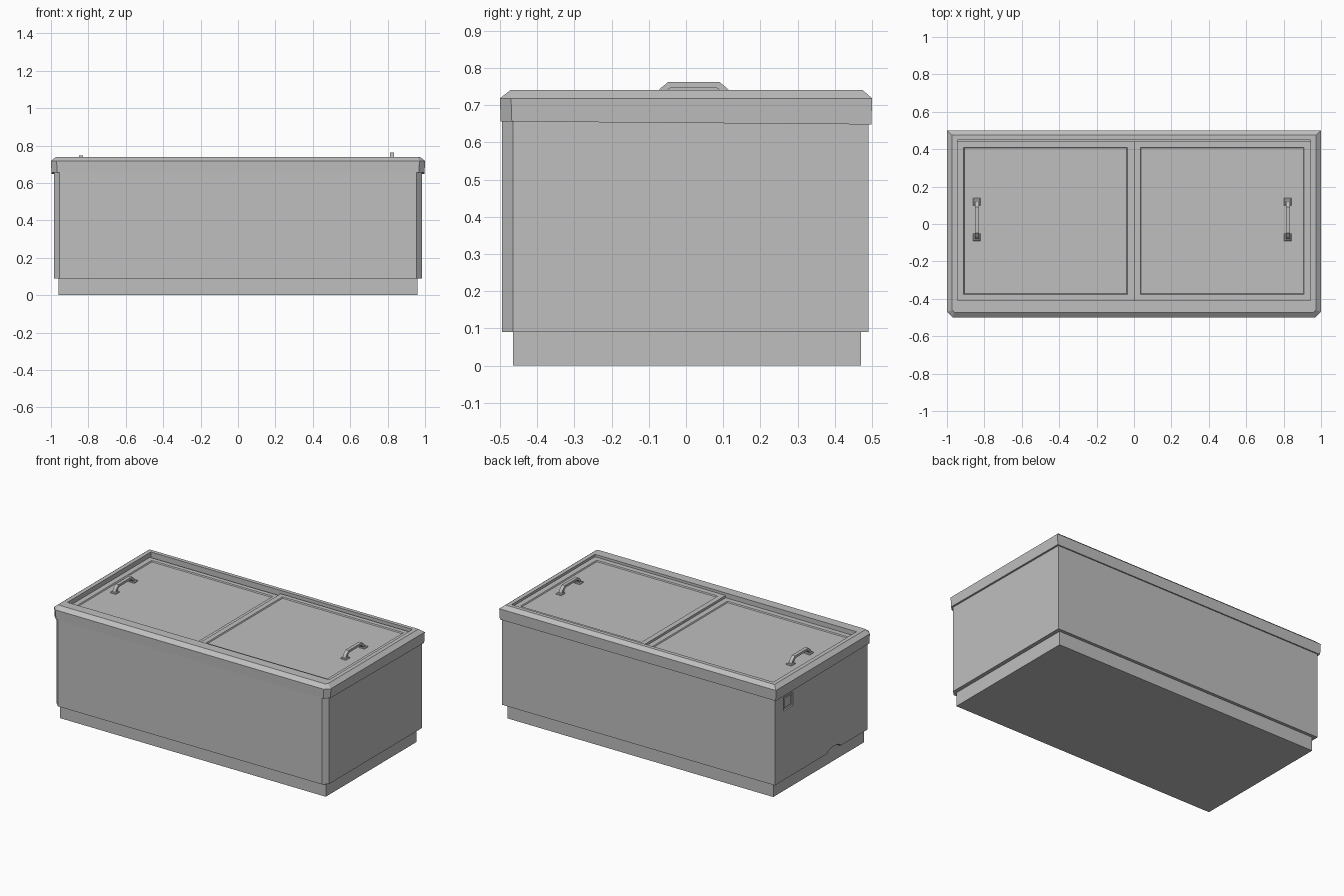
import bpy, bmesh

old = bpy.data.objects.get("Cube")
if old:
    bpy.data.objects.remove(old, do_unlink=True)

grey = bpy.data.materials.new("light grey")
grey.use_nodes = True
colour = (0.52, 0.52, 0.52, 1)
grey.diffuse_color = colour
grey.node_tree.nodes["Principled BSDF"].inputs["Base Color"].default_value = colour


def finish(name, bm):
    bmesh.ops.recalc_face_normals(bm, faces=bm.faces)
    mesh = bpy.data.meshes.new(name)
    bm.to_mesh(mesh)
    bm.free()
    mesh.materials.append(grey)
    ob = bpy.data.objects.new(name, mesh)
    bpy.context.collection.objects.link(ob)
    return ob


def outline(x, front, back, cut):
    """Rectangle with its two front corners cut off."""
    return [(-x + cut, front), (x - cut, front), (x, front + cut),
            (x, back), (-x, back), (-x, front + cut)]


def box_ring(x0, x1, y0, y1):
    return [(x0, y0), (x1, y0), (x1, y1), (x0, y1)]


def stack(name, rings):
    """Closed solid through a list of (outline, height) rings."""
    bm = bmesh.new()
    loops = [[bm.verts.new((x, y, z)) for x, y in pts] for pts, z in rings]
    for low, high in zip(loops, loops[1:]):
        n = len(low)
        for i in range(n):
            j = (i + 1) % n
            bm.faces.new((low[i], low[j], high[j], high[i]))
    bm.faces.new(loops[0])
    bm.faces.new(loops[-1])
    return finish(name, bm)


def box(name, x0, x1, y0, y1, z0, z1):
    ring = box_ring(x0, x1, y0, y1)
    return stack(name, [(ring, z0), (ring, z1)])


def carve(target, cutter):
    mod = target.modifiers.new("cut", 'BOOLEAN')
    mod.operation = 'DIFFERENCE'
    mod.object = cutter
    bpy.context.view_layer.objects.active = target
    bpy.ops.object.modifier_apply(modifier=mod.name)
    bpy.data.objects.remove(cutter, do_unlink=True)


# Plinth and cabinet
box("plinth", -0.96, 0.96, -0.465, 0.47, 0, 0.1)
shell = outline(0.985, -0.495, 0.49, 0.03)
cabinet = stack("cabinet", [(shell, 0.09), (shell, 0.66)])

# Recessed socket and cable notch on the right side
carve(cabinet, box("socket_cutter", -1.1, -0.975, 0.3, 0.4, 0.54, 0.63))
box("socket_plate", -0.98, -0.972, 0.315, 0.385, 0.555, 0.615)
bpy.ops.mesh.primitive_cylinder_add(vertices=16, radius=1, depth=0.14,
                                    location=(-1.03, -0.12, 0.09),
                                    rotation=(0, 1.5708, 0))
notch = bpy.context.object
notch.scale = (0.025, 0.07, 1)
bpy.context.view_layer.update()
carve(cabinet, notch)

# Bevelled rim with the sunken opening
rim = stack("rim", [
    (outline(0.997, -0.498, 0.498, 0.03), 0.652),
    (outline(1.0, -0.5, 0.5, 0.03), 0.718),
    (outline(0.972, -0.472, 0.475, 0.012), 0.74),
    (outline(0.945, -0.41, 0.45, 0.001), 0.74),
    (outline(0.945, -0.41, 0.45, 0.001), 0.685)])
for v in rim.data.vertices:
    if v.co.z < 0.66:
        v.co.z -= 0.008 * v.co.y


def lid(name, x0, x1, top):
    """Sliding lid: raised frame around a sunken panel."""
    outer = box_ring(x0, x1, -0.41, 0.44)
    edge = box_ring(x0 + 0.034, x1 - 0.036, -0.376, 0.41)
    inner = box_ring(x0 + 0.038, x1 - 0.04, -0.372, 0.406)
    stack(name, [(outer, 0.68), (outer, top), (edge, top), (inner, top - 0.007)])


def handle(name, x, base):
    """Arched pull with two square feet."""
    arch = [(-0.085, 0), (-0.07, 0.027), (-0.048, 0.045), (0.09, 0.045),
            (0.112, 0.027), (0.128, 0), (0.108, 0), (0.095, 0.02),
            (0.08, 0.03), (-0.04, 0.03), (-0.055, 0.02), (-0.066, 0)]
    bm = bmesh.new()
    face = bm.faces.new([bm.verts.new((x - 0.011, y, base + z)) for y, z in arch])
    new = bmesh.ops.extrude_face_region(bm, geom=[face])["geom"]
    bmesh.ops.translate(bm, vec=(0.022, 0, 0),
                        verts=[g for g in new if isinstance(g, bmesh.types.BMVert)])
    finish(name, bm)
    for end, y in (("front", -0.07), ("back", 0.12)):
        wide = box_ring(x - 0.02, x + 0.02, y - 0.02, y + 0.02)
        tight = box_ring(x - 0.015, x + 0.015, y - 0.015, y + 0.015)
        stack(name + "_foot_" + end,
              [(wide, base - 0.002), (wide, base + 0.004), (tight, base + 0.008)])


# The left lid slides above the right one
for side, x0, x1, hx, top in (("right", -0.945, 0.0, -0.84, 0.709),
                              ("left", 0.0, 0.945, 0.823, 0.724)):
    lid(side + "_lid", x0, x1, top)
    handle(side + "_handle", hx, top - 0.007)
